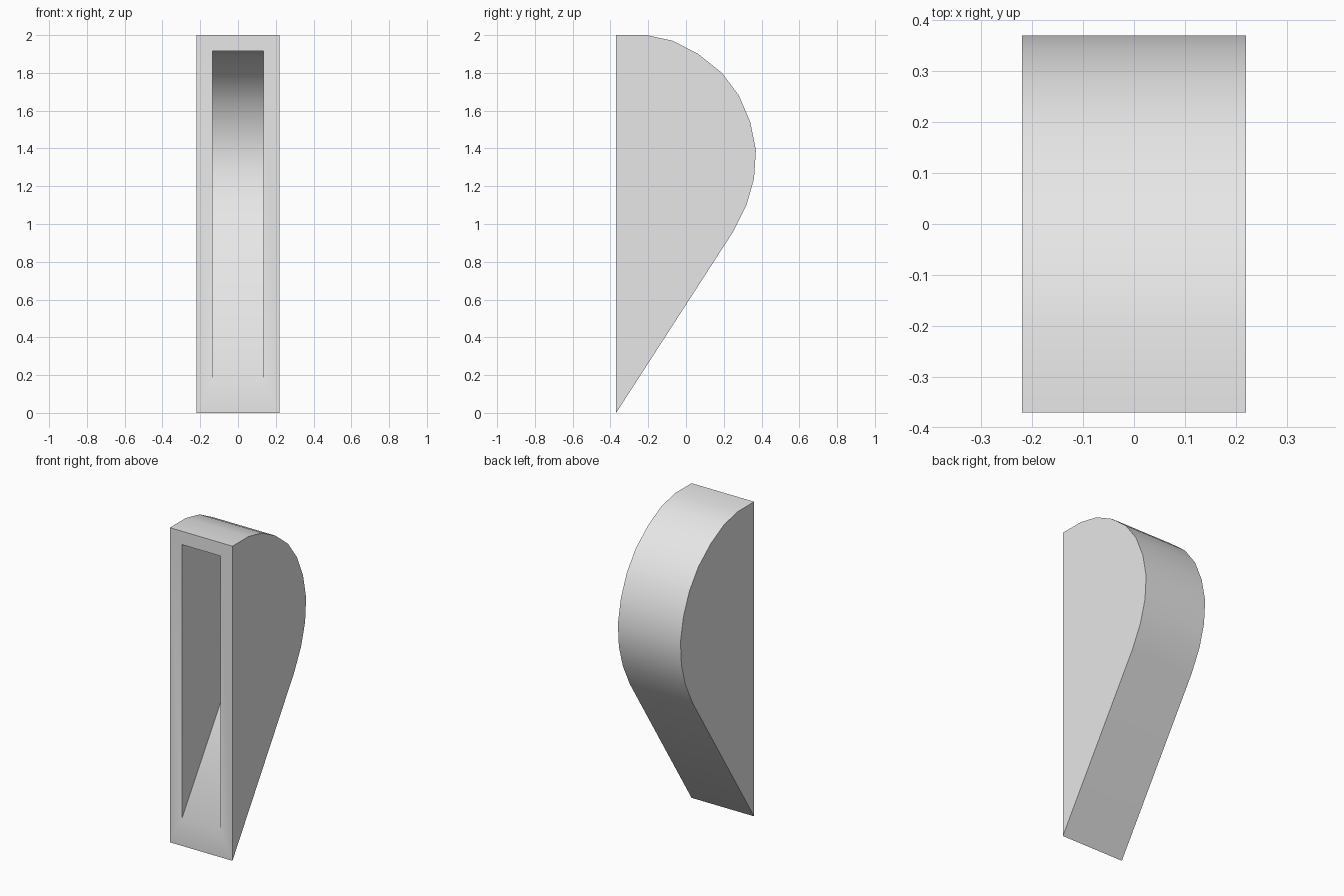
import bpy, bmesh
from mathutils import Vector

cube = bpy.data.objects.get("Cube")
if cube:
    bpy.data.objects.remove(cube, do_unlink=True)

HALF_WIDTH = 0.22
WALL = 0.085
FRONT = -0.37

grey = bpy.data.materials.new("light_grey")
grey.use_nodes = True
grey.diffuse_color = (0.8, 0.8, 0.8, 1)
grey.node_tree.nodes["Principled BSDF"].inputs["Base Color"].default_value = (0.8, 0.8, 0.8, 1)

# Side profile (y, z) from the top front edge round the back to the bottom front edge
outer = [Vector(p) for p in (
    (FRONT, 2), (-0.21, 2), (-0.07, 1.97), (0.065, 1.9), (0.19, 1.8), (0.28, 1.68),
    (0.34, 1.54), (0.37, 1.39), (0.36, 1.24), (0.32, 1.1), (0.25, 0.96), (FRONT, 0))]


def inset(points, distance):
    """Offset an open profile inwards, keeping its ends on the front plane."""
    normals = []
    for a, b in zip(points, points[1:]):
        d = (b - a).normalized()
        normals.append(Vector((d.y, -d.x)))
    result = []
    for i, p in enumerate(points):
        if i in (0, len(points) - 1):
            n = normals[min(i, len(normals) - 1)]
            result.append(p + Vector((0, distance / n.y)))
        else:
            n = normals[i - 1] + normals[i]
            result.append(p + n * (2 * distance / n.length_squared))
    return result


def add_shell(bm, points, half_width, inward):
    """Two side walls joined by a curved band, open at the front."""
    left = [bm.verts.new((half_width, p.x, p.y)) for p in points]
    right = [bm.verts.new((-half_width, p.x, p.y)) for p in points]
    faces = [bm.faces.new(left), bm.faces.new(right[::-1])]
    for i in range(len(points) - 1):
        faces.append(bm.faces.new((left[i + 1], left[i], right[i], right[i + 1])))
    # Make the winding consistent and facing the wanted way
    bm.normal_update()
    for f in faces:
        centre = Vector((0, -0.1, 1.2))
        points_out = f.normal.dot(f.calc_center_median() - centre) > 0
        if points_out == inward:
            f.normal_flip()
    return [left[0], right[0], right[-1], left[-1]]


# Hollow casing: outer shell, inner shell and the front rim between them
bm = bmesh.new()
outer_rim = add_shell(bm, outer, HALF_WIDTH, False)
inner_points = inset(outer, -WALL if inset(outer, WALL)[0].y > outer[0].y else WALL)
inner_points[-1].y = 0.175
inner_rim = add_shell(bm, inner_points, HALF_WIDTH - WALL, True)
for i in range(4):
    j = (i + 1) % 4
    bm.faces.new((outer_rim[i], outer_rim[j], inner_rim[j], inner_rim[i]))
bmesh.ops.recalc_face_normals(bm, faces=bm.faces)

mesh = bpy.data.meshes.new("hollow_casing")
bm.to_mesh(mesh)
bm.free()
mesh.materials.append(grey)
casing = bpy.data.objects.new("hollow_casing", mesh)
bpy.context.collection.objects.link(casing)

# Smooth the curved back while keeping the rim and side edges crisp
bpy.ops.object.select_all(action="DESELECT")
casing.select_set(True)
bpy.context.view_layer.objects.active = casing
bpy.ops.object.shade_smooth_by_angle(angle=0.6)
